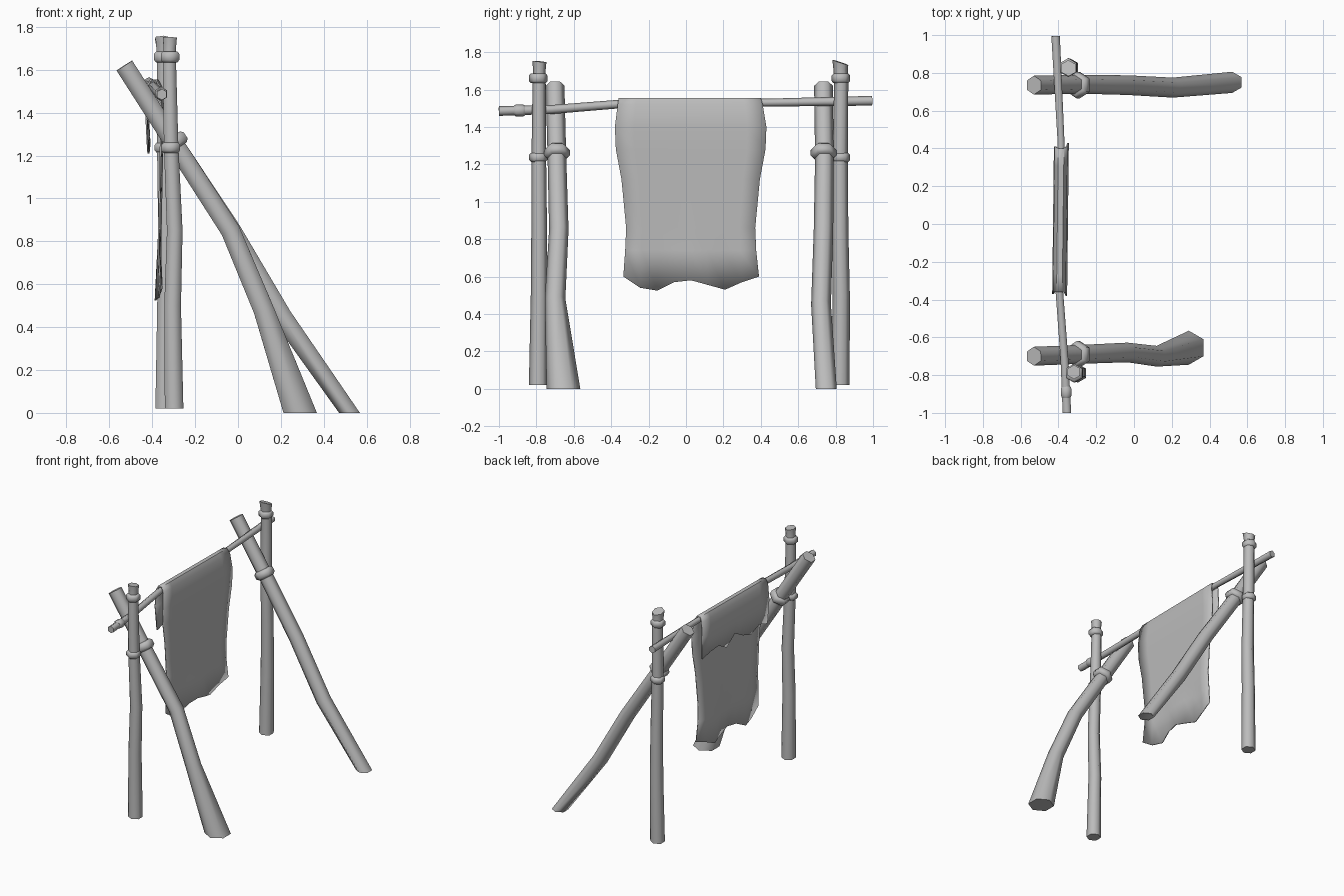
import bpy, bmesh, math
from mathutils import Vector

cube = bpy.data.objects.get("Cube")
if cube:
    bpy.data.objects.remove(cube, do_unlink=True)

grey = bpy.data.materials.new("plain grey")
grey.use_nodes = True
grey.diffuse_color = (0.5, 0.5, 0.5, 1)
grey.node_tree.nodes["Principled BSDF"].inputs["Base Color"].default_value = grey.diffuse_color


def finish(name, bm, angle):
    bmesh.ops.recalc_face_normals(bm, faces=bm.faces)
    mesh = bpy.data.meshes.new(name)
    bm.to_mesh(mesh)
    bm.free()
    mesh.materials.append(grey)
    obj = bpy.data.objects.new(name, mesh)
    bpy.context.collection.objects.link(obj)
    bpy.ops.object.select_all(action='DESELECT')
    obj.select_set(True)
    bpy.context.view_layer.objects.active = obj
    bpy.ops.object.shade_smooth_by_angle(angle=math.radians(angle))
    return obj


def tube(name, stations, side, flat_foot=False, tip=None, sides=6):
    """Capped tube through (x, y, z, radius) stations."""
    points = [Vector(s[:3]) for s in stations]
    bm = bmesh.new()
    rings = []
    for i, p in enumerate(points):
        normal = (points[min(i + 1, len(points) - 1)] - points[max(i - 1, 0)]).normalized()
        if i == 0 and flat_foot:
            normal = Vector((0, 0, 1))
        if tip and i == len(points) - 1:
            normal = Vector(tip).normalized()
        u = Vector(side)
        u = (u - normal * u.dot(normal)).normalized()
        v = normal.cross(u)
        r = stations[i][3]
        rings.append([bm.verts.new(p + r * (u * math.cos(a) + v * math.sin(a)))
                      for a in (math.tau * k / sides for k in range(sides))])
    for a, b in zip(rings, rings[1:]):
        for k in range(sides):
            j = (k + 1) % sides
            bm.faces.new((a[k], a[j], b[j], b[k]))
    bm.faces.new(rings[0])
    bm.faces.new(rings[-1])
    return finish(name, bm, 65)


def band(name, centre, axis, radius, half, side):
    """Rounded collar tied around a pole."""
    c, n = Vector(centre), Vector(axis).normalized()
    profile = [(-1, 0.78), (-0.55, 1), (0.55, 1), (1, 0.78)]
    tube(name, [(*(c + n * half * t), radius * f) for t, f in profile], side)


Y, Z = (0, 1, 0), (0, 0, 1)

# Leaning poles
tube("front_leaning_pole", [(0.29, -0.655, 0, 0.09), (0.12, -0.70, 0.48, 0.055),
     (-0.035, -0.68, 0.85, 0.052), (-0.28, -0.69, 1.23, 0.05), (-0.53, -0.70, 1.62, 0.05)], Y, True)
tube("back_leaning_pole", [(0.52, 0.75, 0, 0.056), (0.205, 0.722, 0.45, 0.053),
     (-0.03, 0.735, 0.85, 0.052), (-0.28, 0.74, 1.23, 0.05), (-0.53, 0.735, 1.62, 0.05)], Y, True)

# Upright posts
tube("front_post", [(-0.298, -0.79, 0.02, 0.05), (-0.305, -0.785, 0.5, 0.045),
     (-0.295, -0.785, 0.85, 0.042), (-0.312, -0.787, 1.25, 0.039), (-0.32, -0.785, 1.66, 0.035),
     (-0.318, -0.784, 1.70, 0.033), (-0.318, -0.784, 1.75, 0.038)], Y, True, (0.05, 0.1, 1))
tube("back_post", [(-0.342, 0.825, 0.02, 0.05), (-0.337, 0.83, 0.5, 0.046),
     (-0.335, 0.825, 0.85, 0.043), (-0.343, 0.825, 1.25, 0.04), (-0.345, 0.83, 1.66, 0.038),
     (-0.347, 0.827, 1.70, 0.038), (-0.347, 0.825, 1.745, 0.045)], Y, True, (0.05, 0.33, 1))

# Lashing collars on posts and leaning poles
lean = (-0.54, 0, 0.84)
for name, x, y, pole_y in (("front", -0.314, -0.79, -0.69), ("back", -0.345, 0.828, 0.735)):
    band(name + "_upper_collar", (x - 0.003, y, 1.66), Z, 0.05, 0.026, Y)
    band(name + "_lower_collar", (x, y, 1.237), Z, 0.05, 0.024, Y)
    band(name + "_pole_collar", (-0.295, pole_y, 1.262), lean, 0.07, 0.03, Y)

# Crossbar
bar = [(-0.355, -1, 1.485, 0.026), (-0.368, -0.72, 1.493, 0.024), (-0.395, -0.36, 1.522, 0.023),
       (-0.386, 0.43, 1.53, 0.021), (-0.415, 0.995, 1.54, 0.026)]
tube("crossbar", bar, Z)
band("crossbar_collar", (-0.359, -0.89, 1.488), Y, 0.033, 0.03, Z)

# Draped cloth: each row is offset from bar, height, near end, far end
rows = [(-0.025, 1.24, -0.36, 0.40), (-0.034, 1.40, -0.37, 0.41), (-0.030, 1.52, -0.36, 0.41),
        (-0.013, 1.552, -0.36, 0.40), (0.013, 1.552, -0.36, 0.40), (0.030, 1.52, -0.365, 0.41),
        (0.037, 1.40, -0.38, 0.43), (0.035, 1.28, -0.375, 0.425), (0.031, 1.12, -0.345, 0.395),
        (0.026, 0.86, -0.32, 0.37), (0.022, 0.74, -0.325, 0.375), (0.02, 0.56, -0.335, 0.39)]
flap_hem = [-0.02, 0.01, -0.03, 0, 0.05, -0.02, 0.03, 0.02, 0]
hem = [0.04, -0.02, -0.035, 0.01, 0.02, -0.005, -0.03, 0.01, 0.04]
fold = [0.012, 0.006, -0.012, 0.004, 0.014, 0.004, -0.012, -0.004, 0.01]
bm = bmesh.new()
grid = []
for i, (dx, z, lo, hi) in enumerate(rows):
    line = []
    for k in range(len(hem)):
        t = k / (len(hem) - 1)
        y = lo + (hi - lo) * t
        x = -0.395 + 0.009 * t + dx
        drop = flap_hem[k] if i == 0 else hem[k] if i == len(rows) - 1 else 0
        if z < 0.8:
            x += fold[k] * (0.8 - z) / 0.24
        line.append(bm.verts.new((x, y, z + drop)))
    grid.append(line)
for a, b in zip(grid, grid[1:]):
    for k in range(len(hem) - 1):
        bm.faces.new((a[k], a[k + 1], b[k + 1], b[k]))
cloth = finish("hanging_cloth", bm, 60)
solid = cloth.modifiers.new("thickness", 'SOLIDIFY')
solid.thickness = 0.008
solid.offset = 0
